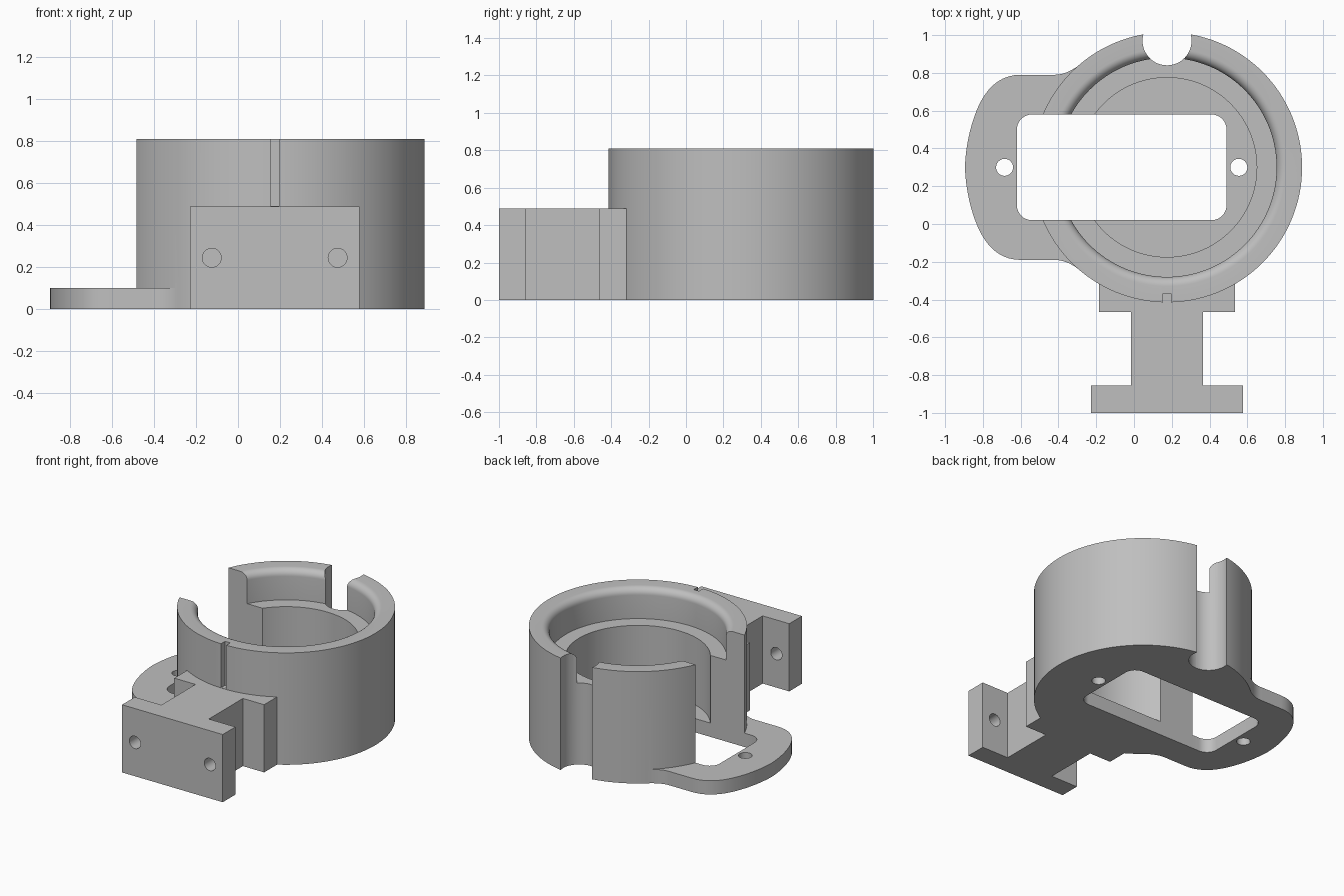
import bpy, bmesh, math
from mathutils import Matrix, Vector

cube = bpy.data.objects.get("Cube")
if cube:
    bpy.data.objects.remove(cube, do_unlink=True)

CX, CY = 0.175, 0.30      # axis of the round housing
R, TOP = 0.715, 0.81      # housing radius and height
PLATE, ARM = 0.10, 0.49   # plate thickness and bracket height

grey = bpy.data.materials.new("plain_grey")
grey.use_nodes = True
grey.diffuse_color = (0.52, 0.52, 0.52, 1)
grey.node_tree.nodes["Principled BSDF"].inputs["Base Color"].default_value = (0.52, 0.52, 0.52, 1)


def finish(name, bm):
    bmesh.ops.recalc_face_normals(bm, faces=bm.faces)
    mesh = bpy.data.meshes.new(name)
    bm.to_mesh(mesh)
    bm.free()
    mesh.materials.append(grey)
    obj = bpy.data.objects.new(name, mesh)
    bpy.context.collection.objects.link(obj)
    return obj


def prism(name, pts, z0, z1, matrix=None):
    bm = bmesh.new()
    face = bm.faces.new([bm.verts.new((x, y, z0)) for x, y in pts])
    new = bmesh.ops.extrude_face_region(bm, geom=[face])["geom"]
    bmesh.ops.translate(bm, vec=(0, 0, z1 - z0),
                        verts=[v for v in new if isinstance(v, bmesh.types.BMVert)])
    if matrix:
        bm.transform(matrix)
    return finish(name, bm)


def arc(cx, cy, r, a0, a1, n):
    return [(cx + r * math.cos(math.radians(a0 + (a1 - a0) * i / n)),
             cy + r * math.sin(math.radians(a0 + (a1 - a0) * i / n))) for i in range(n + 1)]


def circle(cx, cy, r, n=40):
    return arc(cx, cy, r, 0, 360, n)[:-1]


def rect(x0, x1, y0, y1):
    return [(x0, y0), (x1, y0), (x1, y1), (x0, y1)]


def bend(a, b, c, n=10):
    a, b, c = Vector(a), Vector(b), Vector(c)
    return [tuple(a * (1 - t) ** 2 + b * 2 * t * (1 - t) + c * t * t)
            for t in (i / n for i in range(n + 1))]


def combine(target, tool, operation):
    mod = target.modifiers.new("join", 'BOOLEAN')
    mod.operation, mod.solver, mod.object = operation, 'EXACT', tool
    bpy.context.view_layer.objects.active = target
    bpy.ops.object.modifier_apply(modifier=mod.name)
    bpy.data.objects.remove(tool, do_unlink=True)


# Round housing: stepped bore with a rounded inner lip
lip = arc(0.63, TOP - 0.05, 0.05, 90, 180, 8)
profile = [(0, 0), (R, 0), (R, TOP)] + lip + [(0.58, 0.59), (0.475, 0.59), (0.475, PLATE), (0, PLATE)]
bm = bmesh.new()
verts = [bm.verts.new((r, 0, z)) for r, z in profile]
edges = [bm.edges.new(pair) for pair in zip(verts, verts[1:])]
bmesh.ops.spin(bm, geom=verts + edges, cent=(0, 0, 0), axis=(0, 0, 1),
               angle=math.tau, steps=128, use_duplicate=False)
bmesh.ops.remove_doubles(bm, verts=bm.verts, dist=1e-4)
bmesh.ops.translate(bm, vec=(CX, CY, 0), verts=bm.verts)
housing = finish("housing", bm)

# Side plate: half outline mirrored about the housing axis
half = bend((-0.895, CY), (-0.89, 0.44), (-0.845, 0.57))
half += bend((-0.845, 0.57), (-0.769, 0.79), (-0.60, 0.79))[1:]
half += bend((-0.42, 0.79), (-0.3525, 0.79), (-0.28, 0.85))
half += [(-0.25, 0.75)]
outline = half + [(x, 2 * CY - y) for x, y in reversed(half[1:])]
combine(housing, prism("side_plate", outline, 0, PLATE), 'UNION')

# Front bracket: T-shaped arm with a drilled end flange
half = [(0.36, -0.25), (0.36, -0.465), (0.19, -0.465), (0.19, -0.855), (0.403, -0.855), (0.403, -1.0)]
outline = [(CX + x, y) for x, y in half] + [(CX - x, y) for x, y in reversed(half)]
bracket = prism("front_bracket", outline, 0, ARM)
turn = Matrix.Rotation(math.radians(90), 4, 'X')
for side in (-1, 1):
    combine(bracket, prism("flange_hole", circle(CX + side * 0.30, 0.245, 0.045), 0.8, 1.1, turn),
            'DIFFERENCE')
combine(housing, bracket, 'UNION')

# Rectangular slot with rounded corners, open through the left wall
slot = []
for x, y, start in ((0.41, 0.50, 0), (-0.54, 0.50, 90), (-0.54, 0.10, 180), (0.41, 0.10, 270)):
    slot += arc(x, y, 0.08, start, start + 90, 8)
combine(housing, prism("slot", slot, -0.1, 1), 'DIFFERENCE')

# Screw holes, round cable notch at the back and key groove at the front
for x in (-0.685, 0.555):
    combine(housing, prism("screw_hole", circle(x, CY, 0.045), -0.1, 0.3), 'DIFFERENCE')
combine(housing, prism("cable_notch", circle(CX, 0.97, 0.13, 48), -0.1, 1), 'DIFFERENCE')
combine(housing, prism("key_groove", rect(CX - 0.021, CX + 0.021, -0.5, -0.368), 0.492, 1),
        'DIFFERENCE')

# Smooth the curved walls and keep the edges crisp
bpy.ops.object.select_all(action='DESELECT')
housing.select_set(True)
bpy.context.view_layer.objects.active = housing
bpy.ops.object.shade_smooth_by_angle(angle=math.radians(30))
